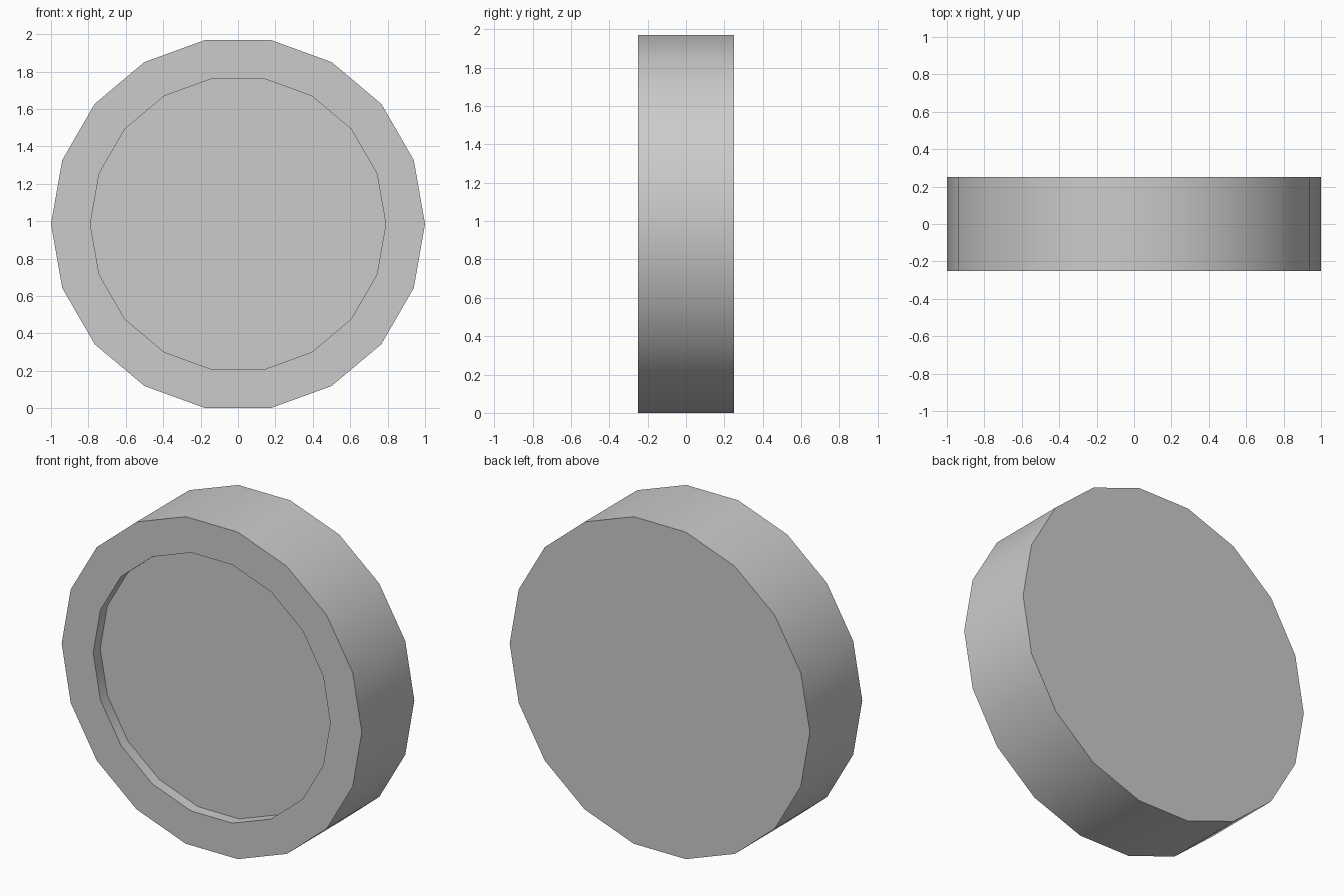
import bpy, bmesh, math

if "Cube" in bpy.data.objects:
    bpy.data.objects.remove(bpy.data.objects["Cube"])

SIDES = 18
CENTRE_Z = math.cos(math.pi / SIDES)  # bottom facet rests on z = 0

# Profile as (radius, y): back rim, front rim, recess lip, recess floor
PROFILE = [(1.0, 0.25), (1.0, -0.25), (0.79, -0.25), (0.79, -0.183)]

bm = bmesh.new()


def ring(radius, y):
    step = 2 * math.pi / SIDES
    return [bm.verts.new((radius * math.cos(i * step), y,
                          CENTRE_Z + radius * math.sin(i * step)))
            for i in range(SIDES)]


# Wheel body: bridge the rings, then cap the back and the recess floor
rings = [ring(r, y) for r, y in PROFILE]
for a, b in zip(rings, rings[1:]):
    for i in range(SIDES):
        j = (i + 1) % SIDES
        bm.faces.new((a[i], a[j], b[j], b[i]))
bm.faces.new(rings[0])
bm.faces.new(rings[-1])
bmesh.ops.recalc_face_normals(bm, faces=bm.faces[:])

mesh = bpy.data.meshes.new("wheel")
bm.to_mesh(mesh)
bm.free()
wheel = bpy.data.objects.new("wheel", mesh)
bpy.context.collection.objects.link(wheel)

# Smooth tread with sharp rims
bpy.context.view_layer.objects.active = wheel
wheel.select_set(True)
bpy.ops.object.shade_smooth_by_angle(angle=math.radians(30))
